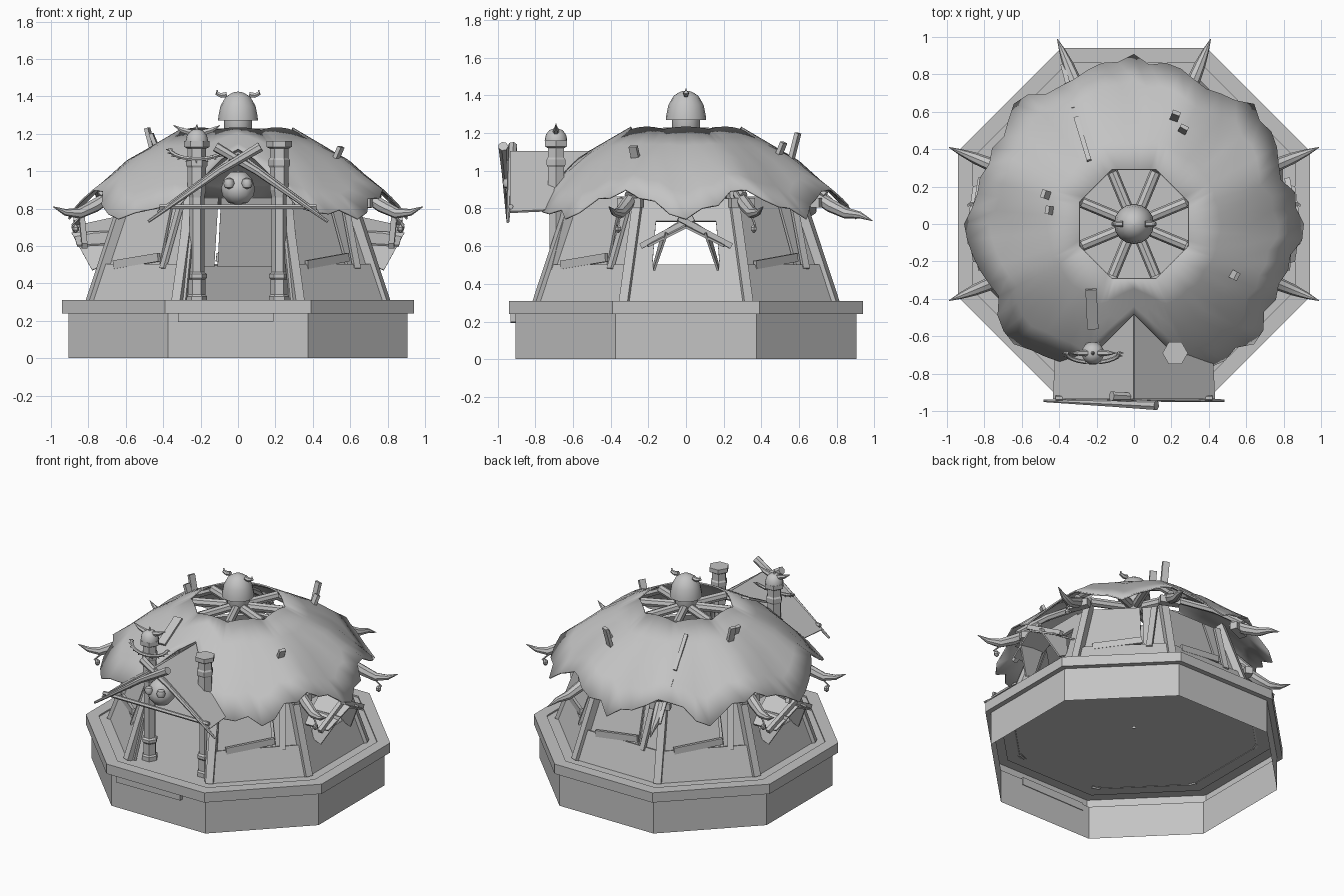
import bpy, bmesh, math, random
from mathutils import Vector

random.seed(4)
if "Cube" in bpy.data.objects:
    bpy.data.objects.remove(bpy.data.objects["Cube"])

mat = bpy.data.materials.new("weathered grey")
mat.use_nodes = True
GREY = (0.55, 0.55, 0.55, 1)
mat.diffuse_color = GREY
mat.node_tree.nodes["Principled BSDF"].inputs["Base Color"].default_value = GREY
OCT = math.cos(math.pi / 8)


def make(name, verts, faces, smooth=False, thick=0, fix=True):
    me = bpy.data.meshes.new(name)
    me.from_pydata([tuple(v) for v in verts], [], faces)
    bm = bmesh.new()
    bm.from_mesh(me)
    if fix:
        bmesh.ops.recalc_face_normals(bm, faces=bm.faces)
    bm.to_mesh(me)
    bm.free()
    me.materials.append(mat)
    ob = bpy.data.objects.new(name, me)
    bpy.context.collection.objects.link(ob)
    if thick:
        m = ob.modifiers.new("thickness", 'SOLIDIFY')
        m.thickness = thick
        m.offset = 0
    if smooth:
        bpy.ops.object.select_all(action='DESELECT')
        ob.select_set(True)
        bpy.context.view_layer.objects.active = ob
        bpy.ops.object.shade_smooth_by_angle(angle=math.radians(40))
    return ob


def polar(r, deg, z):
    a = math.radians(deg)
    return Vector((r * math.cos(a), r * math.sin(a), z))


def tube(name, rings, n, smooth=False, caps=True):
    # skin a list of rings, each with n points
    verts = [p for ring in rings for p in ring]
    faces = [(i * n + j, i * n + (j + 1) % n, (i + 1) * n + (j + 1) % n, (i + 1) * n + j)
             for i in range(len(rings) - 1) for j in range(n)]
    if caps:
        faces += [tuple(range(n))[::-1], tuple(range(len(verts) - n, len(verts)))]
    return make(name, verts, faces, smooth, fix=caps)


def lathe(name, profile, n, x=0, y=0, turn=0, smooth=False, caps=True):
    rings = [[polar(r, turn + 360 * j / n, z) + Vector((x, y, 0)) for j in range(n)]
             for r, z in profile]
    return tube(name, rings, n, smooth, caps)


def sweep(name, path, radii, n=8, smooth=True):
    path = [Vector(p) for p in path]
    rings = []
    for i, p in enumerate(path):
        d = path[min(i + 1, len(path) - 1)] - path[max(i - 1, 0)]
        q = d.to_track_quat('Z', 'Y')
        rings.append([p + q @ polar(radii[i], 360 * j / n, 0) for j in range(n)])
    return tube(name, rings, n, smooth)


def beam(name, a, b, w, h):
    # rectangular timber from a to b
    a, b = Vector(a), Vector(b)
    q = (b - a).to_track_quat('Z', 'Y')
    sec = [q @ Vector((sx * w / 2, sy * h / 2, 0))
           for sx, sy in ((-1, -1), (1, -1), (1, 1), (-1, 1))]
    return tube(name, [[a + s for s in sec], [b + s for s in sec]], 4)


# foundation, rim and floor in one octagonal shell
lathe("foundation", [(r / OCT, z) for r, z in
      ((.905, 0), (.905, .24), (.94, .24), (.94, .31), (.86, .31), (.86, .3), (.01, .3))],
      8, turn=22.5, caps=False)
beam("front_step_board", (-.32, -.915, .22), (.19, -.915, .225), .03, .055)


# sloping walls
def wall_point(deg, side, z, inset=0):
    a = .78 - .33 * (z - .31) - inset
    t = math.radians(deg)
    s = side * a * math.tan(math.pi / 8)
    return Vector((a * math.cos(t) - s * math.sin(t), a * math.sin(t) + s * math.cos(t), z))


def panel(name, deg, s0, s1, z0, z1, inset=0):
    make(name, [wall_point(deg, s, z, inset) for s, z in
                ((s0, z0), (s1, z0), (s1, z1), (s0, z1))], [(0, 1, 2, 3)], thick=.02)


for deg in range(0, 360, 45):
    beam("corner_post", wall_point(deg, 1, .3), wall_point(deg, 1, .89), .05, .05)
    if deg == 270:
        continue
    panel("low_wall", deg, -1, 1, .3, .5)
    if deg in (0, 180):
        panel("window_side_wall", deg, -1, -.6, .5, .85)
        panel("window_side_wall", deg, .6, 1, .5, .85)
        panel("window_lintel", deg, -.6, .6, .73, .87)
    else:
        panel("upper_wall", deg, -1, .38, .49, .86, .025)
        panel("upper_wall", deg, .44, 1, .49, .86, .025)
        # loose repair boards
        p, q = wall_point(deg, -.7, .5), wall_point(deg, .4, .54)
        out = polar(.01, deg, 0)
        beam("wall_board", p + out, q + out, .02, .045)
        beam("leaning_board", wall_point(deg, .55, .48) + out,
             wall_point(deg, .75, .84) + out, .04, .02)
for s in (-1, 1):
    beam("door_board", (s * .31, -.76, .3), (s * .25, -.62, .88), .07, .02)


# ragged roof skin: low tips on wall middles, high at corners, notch at front
def roof_height(r):
    if r < .6:
        return 1.23 - (r - .29) * .58
    return 1.05 - (r - .6) * .92


N = 64
FRACTIONS = (0, .28, .54, .78, 1)
cols = []
for j in range(N):
    deg = 360 * j / N
    t = abs((deg % 45) / 22.5 - 1)          # 1 on tips, 0 on corners
    r = .835 + .07 * t
    lift = .065 - .09 * t
    front = abs(deg - 270)
    if front < 22.5:
        f = front / 22.5
        x, y = .35 * f, .48 + .35 * f
        deg = 270 + math.copysign(math.degrees(math.atan2(x, y)), deg - 270)
        r, lift = math.hypot(x, y), 0
    elif front < 45:
        lift = -.025
    if j % 4 and front > 22.5:
        r += random.choice((-.035, -.02, .005, .012))
    hole = .29 / math.cos(math.radians((deg + 22.5) % 45 - 22.5))
    col = []
    for k in FRACTIONS:
        rr = hole + (r - hole) * k
        col.append(polar(rr, deg, roof_height(rr) + lift * k * k))
    cols.append(col)
K = len(FRACTIONS)
make("roof_skin", [p for c in cols for p in c],
     [(j * K + i, j * K + i + 1, (j + 1) % N * K + i + 1, (j + 1) % N * K + i)
      for j in range(N) for i in range(K - 1)], smooth=True, thick=.01)

# rafters, smoke hole spokes and tusks
for k in range(8):
    deg = 22.5 + 45 * k
    sweep("spoke", [polar(.04, deg, 1.2), polar(.3, deg, 1.195)], [.03, .03])
    if deg not in (247.5, 292.5):
        sweep("rafter", [polar(.3, deg, 1.185), polar(.6, deg, 1.02), polar(.8, deg, .87)],
              [.022] * 3, 6)
        back = abs(deg - 90) < 30
        tip = .735 if back else .81
        sweep("tusk", [polar(.72, deg, .88), polar(.83, deg, .815), polar(.92, deg, .775),
                       polar(1.0, deg, .765 if back else .78), polar(1.07, deg, tip)],
              [.03, .036, .03, .018, .002])
        # rope binding and hanging charm
        beam("tusk_clamp", polar(.77, deg - 5, .83), polar(.77, deg + 5, .83), .05, .05)
        if not back:
            sweep("charm_cord", [polar(.9, deg, .77), polar(.96, deg, .71), polar(.94, deg, .69)],
                  [.006] * 3, 5)
            lathe("charm", [(.004, .67), (.018, .685), (.018, .7), (.004, .715)], 6,
                  *polar(.94, deg, 0).xy)


def helmet(x, y, z, r, h):
    prof = [(r, z), (r * .98, z + h * .15), (r * .88, z + h * .5),
            (r * .62, z + h * .82), (r * .3, z + h * .96), (.003, z + h)]
    lathe("helmet_dome", prof, 16, x, y, smooth=True)


# crown over the smoke hole
lathe("crown_neck", [(.05, 1.16), (.075, 1.19), (.075, 1.275)], 12, smooth=True)
helmet(0, 0, 1.27, .107, .155)
for s in (-1, 1):
    sweep("crown_horn", [(s * .06, 0, 1.41), (s * .09, 0, 1.405), (s * .113, 0, 1.415),
                         (s * .112, 0, 1.435)], [.016, .015, .012, .005], 6)

# porch columns
for x in (-.22, .22):
    lathe("porch_column", [(.055, .3), (.055, .33), (.045, .34), (.045, .42), (.054, .43),
                           (.054, .45), (.04, .46), (.04, .86), (.05, .9), (.05, 1.02),
                           (.057, 1.03), (.057, 1.06), (.05, 1.07), (.05, 1.12),
                           (.068, 1.13), (.068, 1.16)], 6, x, -.69)

# spiked helmet and toothed jaw on the right column
CAP = Vector((-.22, -.69, 0))
helmet(*CAP.xy, 1.16, .06, .065)
sweep("helmet_spike", [CAP + Vector((0, 0, 1.21)), CAP + Vector((0, 0, 1.25))], [.015, .002], 6)
for s in (-1, 1):
    sweep("helmet_horn", [CAP + Vector((s * .03, 0, 1.205)), CAP + Vector((s * .08, 0, 1.22)),
                          CAP + Vector((s * .125, 0, 1.245))], [.018, .014, .002], 6)
jaw = []
for k in range(11):
    a = math.pi * (1 + k / 10)
    d = Vector((math.cos(a) * .14, 0, math.sin(a) * .05))
    p = CAP + d + Vector((0, -.05 * abs(math.sin(a)), 1.115))
    jaw.append(p)
    sweep("jaw_tooth", [p, p + d.normalized() * .025], [.01, .002], 5)
sweep("jaw", jaw, [.011] * len(jaw), 6)

# porch gable roof with crossed poles
for s in (-1, 1):
    make("porch_roof", [(0, -.935, 1.1), (0, -.46, 1.1), (s * .42, -.72, .79),
                        (s * .43, -.935, .78)], [(0, 1, 2, 3)], thick=.012)
    lean = -.945 - .015 * s
    sweep("crossed_pole", [(-s * .48, -.945, .73), (-s * .1, lean, 1.0),
                           (s * .12, lean - .01 * s, 1.13)], [.008, .02, .027], 7)
sweep("porch_crossbeam", [(-.42, -.93, .81), (.42, -.93, .81)], [.014, .014], 6)

# skull trophy on the gable
lathe("skull", [(.003, .82), (.05, .83), (.085, .87), (.09, .91), (.075, .96), (.04, .995),
                (.003, 1.0)], 12, 0, -.87, smooth=True)
for s in (-1, 1):
    lathe("skull_eye", [(.003, .905), (.022, .913), (.03, .935), (.022, .957), (.003, .965)],
          10, s * .048, -.945, smooth=True)

# side window hoods with cheeks and crossed sticks
for s in (-1, 1):
    for t in (-1, 1):
        make("window_hood", [(s * .66, 0, .75), (s * .89, 0, .7), (s * .86, t * .2, .6),
                             (s * .68, t * .22, .61)], [(0, 1, 2, 3)], thick=.012)
        make("window_cheek", [(s * .71, t * .17, .5), (s * .78, t * .17, .47),
                              (s * .89, t * .1, .67), (s * .68, t * .12, .68)],
             [(0, 1, 2, 3)], thick=.012)
        beam("hood_stick", (s * .82, t * .24, .6), (s * (.85 + t * .015), -t * .04, .75),
             .03, .03)

# splinters stuck through the roof
for x, y, top in ((-.45, .15, 1.23), (.21, .55, 1.2), (.25, .48, 1.15), (.51, -.26, 1.13),
                  (-.43, .07, 1.2)):
    p = Vector((x, y, roof_height(math.hypot(x, y)) - .03))
    beam("roof_splinter", p, (x * 1.08, y * 1.08, top), .045, .022)

# long boards lying on the roof
for a, b, w in (((-.23, -.35), (-.22, -.56), .06), ((-.24, .34), (-.31, .57), .025),
                ((-.32, .62), (-.38, .85), .025)):
    beam("roof_board", *[(*p, roof_height(math.hypot(*p)) + .025) for p in (a, b)], w, .015)
